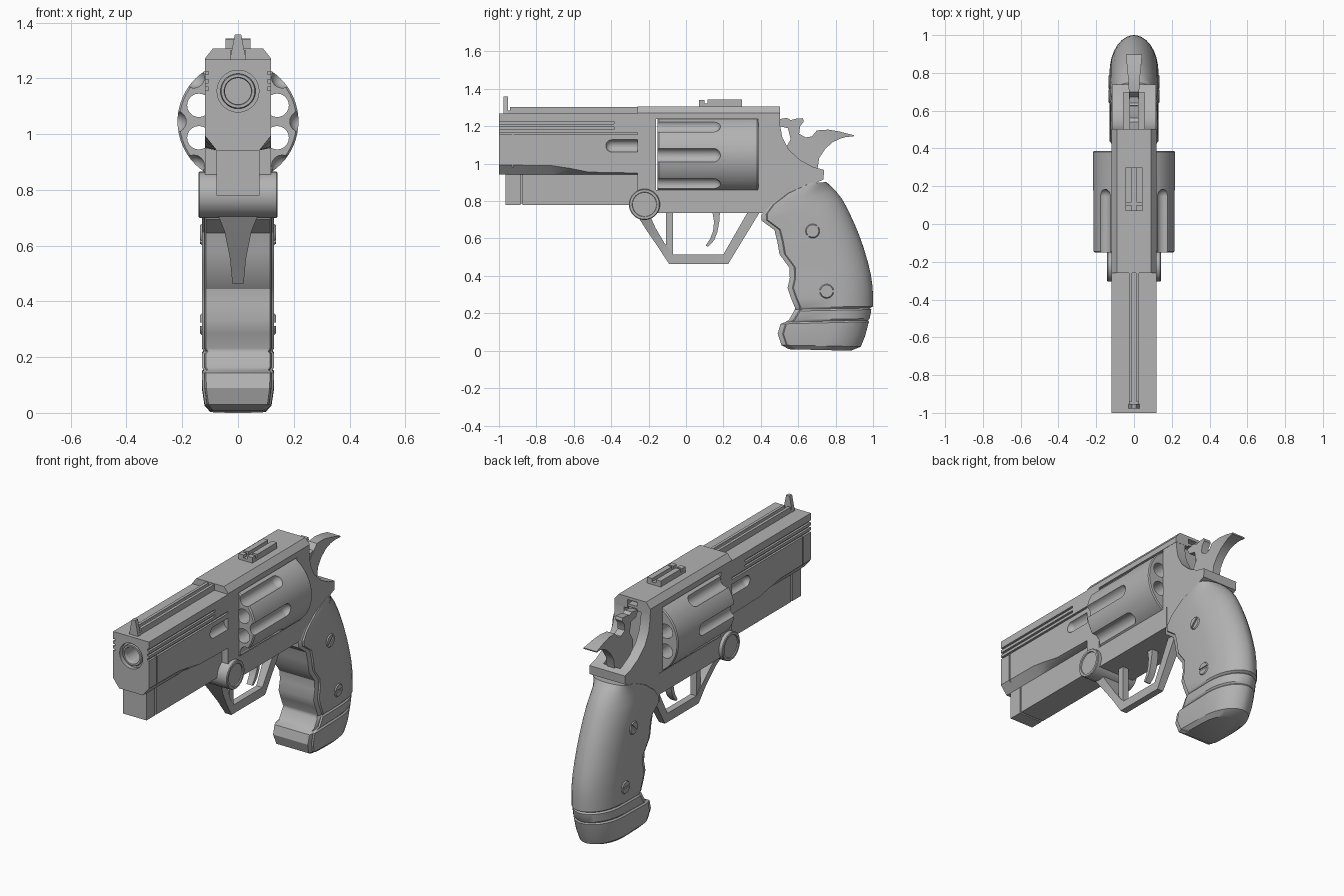
import bpy, bmesh, math
from mathutils import Vector

if "Cube" in bpy.data.objects:
    bpy.data.objects.remove(bpy.data.objects["Cube"])

steel = bpy.data.materials.new("grey_steel")
steel.diffuse_color = (0.45, 0.45, 0.45, 1)
steel.use_nodes = True
steel.node_tree.nodes["Principled BSDF"].inputs["Base Color"].default_value = steel.diffuse_color


# ---------- helpers ----------
def loft(name, rings, caps=True):
    """Skin a list of equal-length closed rings."""
    bm = bmesh.new()
    vs = [[bm.verts.new(p) for p in r] for r in rings]
    n = len(rings[0])
    for a, b in zip(vs, vs[1:]):
        for i in range(n):
            j = (i + 1) % n
            bm.faces.new((a[i], a[j], b[j], b[i]))
    if caps:
        bm.faces.new(vs[0])
        bm.faces.new(vs[-1])
    bmesh.ops.recalc_face_normals(bm, faces=bm.faces)
    me = bpy.data.meshes.new(name)
    bm.to_mesh(me)
    bm.free()
    me.materials.append(steel)
    ob = bpy.data.objects.new(name, me)
    bpy.context.collection.objects.link(ob)
    return ob


def side_prism(name, pts, hw):
    """(y,z) outline extruded across x."""
    return loft(name, [[(x, y, z) for y, z in pts] for x in (-hw, hw)])


def long_prism(name, pts, y0, y1):
    """(x,z) outline extruded along y."""
    return loft(name, [[(x, y, z) for x, z in pts] for y in (y0, y1)])


def box(name, x0, x1, y0, y1, z0, z1):
    return long_prism(name, [(x0, z0), (x1, z0), (x1, z1), (x0, z1)], y0, y1)


def lathe(name, prof, axis, c, n=40, caps=True):
    """(radius, offset) profile turned about the x or y axis through c."""
    rings = []
    for r, t in prof:
        ring = []
        for i in range(n):
            a = 2 * math.pi * i / n
            u, w = r * math.cos(a), r * math.sin(a)
            d = Vector((t, u, w)) if axis == 'x' else Vector((u, t, w))
            ring.append(Vector(c) + d)
        rings.append(ring)
    return loft(name, rings, caps)


def capsule(c, r, y0, y1, round_start):
    """Flute cutter: rod with one rounded end."""
    arc = [(r * math.sin(math.radians(a)), r * math.cos(math.radians(a))) for a in (3, 20, 40, 60, 80, 90)]
    if round_start:
        prof = [(q, y0 + r - t) for q, t in arc] + [(r, y1)]
    else:
        prof = [(r, y0)] + [(q, y1 - r + t) for q, t in reversed(arc)]
    return lathe("cutter", prof, 'y', c, 24)


def ribbon(name, rows):
    """Bar following edge pairs (y,z)-(y,z) with its own half width."""
    return loft(name, [[(-w, *a), (w, *a), (w, *b), (-w, *b)] for a, b, w in rows])


def cut(ob, cutters):
    bpy.context.view_layer.objects.active = ob
    for c in cutters:
        c.hide_render = True
        m = ob.modifiers.new("cut", 'BOOLEAN')
        m.operation, m.solver, m.object = 'DIFFERENCE', 'EXACT', c
        bpy.ops.object.modifier_apply(modifier=m.name)
        bpy.data.objects.remove(c)


# ---------- barrel ----------
rings = []
for y, zs in ((-1, .993), (-.72, .99), (-.62, .975), (-.52, .955), (-.25, .95)):
    half = [(.077, .942), (.118, zs), (.118, 1.268)]
    rings.append([(x, y, z) for x, z in half] + [(-x, y, z) for x, z in reversed(half)])
barrel = loft("barrel", rings)
cutters = [lathe("cutter", [(.075, -1.1), (.075, -.975)], 'y', (0, 0, 1.154)),
           lathe("cutter", [(.047, -1.1), (.047, -.5)], 'y', (0, 0, 1.154))]
for s in (-1, 1):
    x0, x1 = sorted((s * .106, s * .2))
    for z, end in ((1.219, -.385), (1.19, -.385), (1.162, -.24)):
        cutters.append(box("cutter", x0, x1, -1.1, end, z - .006, z + .006))
    x0, x1 = sorted((s * .11, s * .2))
    cutters.append(box("cutter", x0, x1, -.93, -.921, .98, 1.162))
    cutters.append(capsule((s * .125, 0, 1.095), .034, -.43, -.2, True))
cut(barrel, cutters)
lathe("muzzle_ring", [(.047, -.9), (.047, -.987), (.05, -.992), (.06, -.992), (.063, -.987), (.063, -.97)],
      'y', (0, 0, 1.154), caps=False)

# lug under the barrel, split by a thin groove
box("lug_front", -.077, .077, -.965, -.884, .78, .96)
box("lug_core", -.068, .068, -.9, -.86, .788, .96)
box("lug_rear", -.077, .077, -.874, -.2, .78, .96)

# sight rib and front sight
box("rib_base", -.027, .027, -.96, -.25, 1.26, 1.285)
for s in (-1, 1):
    x0, x1 = sorted((s * .01, s * .027))
    box("rib_rail", x0, x1, -.94, -.25, 1.28, 1.302)
long_prism("front_sight", [(-.03, 1.265), (.03, 1.265), (.011, 1.358), (-.011, 1.358)], -.976, -.952)

# ---------- frame ----------
strap = [(-.118, 1.24), (.118, 1.24), (.118, 1.272), (.09, 1.307), (-.09, 1.307), (-.118, 1.272)]
long_prism("top_strap", strap, -.26, .4)
box("front_post", -.118, .118, -.26, -.16, .75, 1.25)
box("bottom_strap", -.118, .118, -.26, .42, .735, .86)
rear = side_prism("rear_frame", [
    (.385, .74), (.385, 1.265), (.5, 1.265), (.502, 1.21), (.515, 1.14), (.55, 1.075), (.61, 1.02),
    (.68, .982), (.738, .967), (.735, .915), (.69, .895), (.6, .865), (.5, .81), (.42, .74)], .116)
cut(rear, [box("cutter", -.055, .055, .46, .695, .955, 1.25)])
top_block = long_prism("rear_frame_top", strap, .395, .502)
cut(top_block, [box("cutter", -.03, .03, .46, .6, 1.2, 1.29)])

# rear sight
box("rear_sight_base", -.045, .045, .07, .3, 1.3, 1.322)
for s in (-1, 1):
    x0, x1 = sorted((s * .012, s * .045))
    box("rear_sight_rail", x0, x1, .115, .3, 1.32, 1.342)
    box("rear_sight_step", x0, x1, .07, .1, 1.32, 1.34)

# hinge pin
half = [(.064, .136), (.066, .142), (.079, .142), (.083, .138)]
lathe("hinge_pin", [(r, -t) for r, t in half] + half[::-1], 'x', (0, -.222, .782), 48)

# ---------- cylinder with eight chambers and flutes ----------
drum = lathe("cylinder", [(.21, -.152), (.217, -.145), (.217, .38), (.212, .387)], 'y', (0, 0, 1.045), 64)
cutters = []
for i in range(8):
    a = math.radians(45 * i)
    b = a + math.radians(22.5)
    cutters.append(capsule((.224 * math.cos(a), 0, 1.045 + .224 * math.sin(a)), .038, -.3, .185, False))
    cutters.append(lathe("cutter", [(.042, -.3), (.042, .5)], 'y',
                         (.152 * math.cos(b), 0, 1.045 + .152 * math.sin(b)), 24))
cut(drum, cutters)

# ---------- trigger group ----------
ribbon("trigger_guard", [
    ((-.265, .73), (-.2, .74), .08), ((-.215, .65), (-.165, .66), .048), ((-.15, .555), (-.115, .575), .029),
    ((-.09, .463), (-.07, .515), .02), ((.225, .463), (.2, .515), .02), ((.4, .75), (.335, .75), .03)])
box("guard_post", -.02, .02, -.107, -.07, .5, .75)
ribbon("trigger", [
    ((.14, .75), (.182, .75), .022), ((.15, .69), (.178, .69), .022), ((.145, .64), (.168, .635), .022),
    ((.13, .6), (.15, .59), .02), ((.105, .562), (.118, .556), .018)])

# hammer
side_prism("hammer_body", [
    (.52, .95), (.53, 1.08), (.56, 1.13), (.545, 1.19), (.5, 1.2), (.48, 1.235), (.54, 1.245), (.56, 1.233),
    (.585, 1.24), (.625, 1.243), (.63, 1.225), (.61, 1.2), (.605, 1.16), (.64, 1.14), (.7, 1.15), (.69, .95)], .023)
ribbon("hammer_spur", [
    ((.58, .95), (.7, .95), .025), ((.6, 1.06), (.712, 1.03), .025), ((.66, 1.13), (.745, 1.08), .025),
    ((.7, 1.178), (.785, 1.115), .027), ((.76, 1.182), (.82, 1.132), .03), ((.82, 1.172), (.855, 1.143), .036),
    ((.897, 1.152), (.895, 1.145), .043)])

# ---------- grip: slanted D-shaped sections (front y,z, back y,z, half width) ----------
rows = [
    (.55, .008, .88, 0, .1), (.51, .03, .935, .022, .12), (.49, .09, .958, .08, .129),
    (.505, .143, .978, .155, .13), (.53, .153, .974, .163, .123), (.55, .164, .982, .172, .13),
    (.578, .212, .991, .22, .13), (.582, .221, .983, .228, .123), (.582, .232, 1, .237, .13),
    (.56, .285, 1, .29, .13), (.543, .335, .997, .345, .13), (.555, .39, .988, .41, .13),
    (.552, .445, .972, .475, .13), (.5, .515, .95, .55, .13), (.489, .58, .925, .62, .13),
    (.473, .645, .9, .68, .13), (.405, .695, .868, .75, .13), (.403, .725, .835, .81, .129),
    (.44, .775, .8, .855, .127), (.52, .838, .775, .88, .124), (.63, .892, .75, .902, .118)]
rings = []
for fy, fz, by, bz, w in rows:
    f, d = Vector((0, fy, fz)), Vector((0, by - fy, bz - fz))
    L = d.length
    d.normalize()
    r = min(.2, L * .5)
    half = [(0, .88 * w), (.012, .92 * w), (.026, .93 * w), (.032, .99 * w), (.045, w)]
    half += [(L - r + r * math.sin(math.radians(a)), w * math.cos(math.radians(a))) for a in range(0, 90, 12)]
    ring = [f + d * s + Vector((x, 0, 0)) for s, x in half] + [f + d * L]
    ring += [f + d * s - Vector((x, 0, 0)) for s, x in reversed(half)]
    rings.append(ring)
loft("grip", rings)

# slotted grip screws
for y, z, ang in ((.677, .64, 45), (.752, .318, 0)):
    for s in (-1, 1):
        screw = lathe("grip_screw", [(.038, s * .1), (.038, s * .13), (.033, s * .136)], 'x', (0, y, z), 32)
        c, n = math.cos(math.radians(ang)), math.sin(math.radians(ang))
        slot = [(y + a * c - b * n, z + a * n + b * c) for a, b in ((-.1, -.006), (.1, -.006), (.1, .006), (-.1, .006))]
        x0, x1 = sorted((s * .128, s * .2))
        cut(screw, [loft("cutter", [[(x, *p) for p in slot] for x in (x0, x1)])])

# ---------- shading ----------
bpy.ops.object.select_all(action='DESELECT')
for ob in bpy.context.scene.objects:
    ob.select_set(True)
    bpy.context.view_layer.objects.active = ob
bpy.ops.object.shade_smooth_by_angle(angle=math.radians(32))
